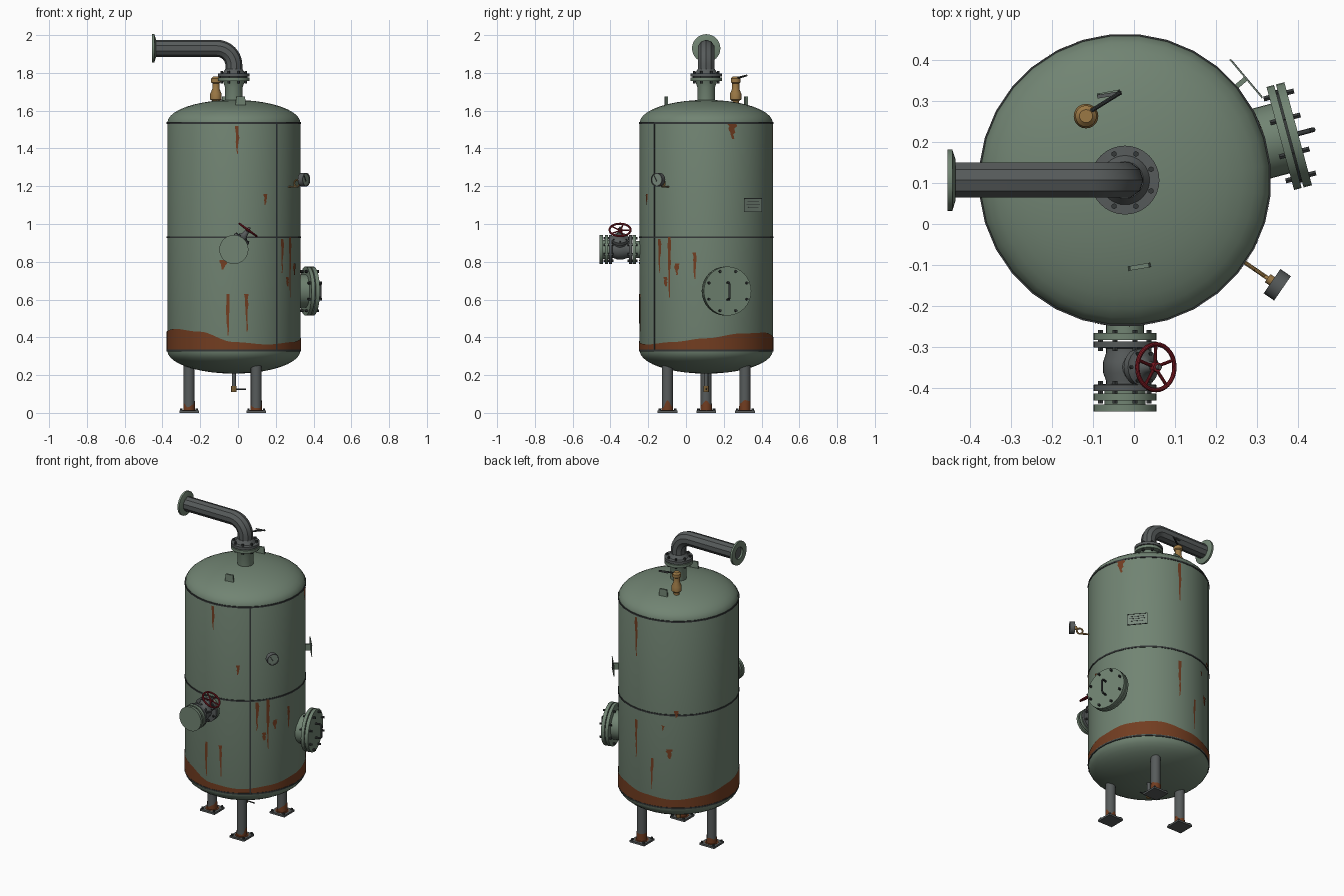
import bpy, bmesh, math, random
from mathutils import Vector, Matrix

random.seed(4)
cube = bpy.data.objects.get("Cube")
if cube:
    bpy.data.objects.remove(cube, do_unlink=True)


def material(name, color):
    m = bpy.data.materials.new(name)
    m.use_nodes = True
    m.diffuse_color = (*color, 1)
    m.node_tree.nodes["Principled BSDF"].inputs["Base Color"].default_value = (*color, 1)
    return m


GREEN = material("tank green", (0.165, 0.23, 0.17))
GREY = material("pipe grey", (0.095, 0.105, 0.105))
DARK = material("dark steel", (0.035, 0.04, 0.04))
RUST = material("rust", (0.17, 0.047, 0.015))
BRASS = material("brass", (0.33, 0.19, 0.06))
RED = material("wheel red", (0.24, 0.012, 0.02))
PALE = material("plate green", (0.19, 0.25, 0.2))

CX, CY, R = -0.022, 0.107, 0.354      # tank axis and radius
LOW, MID, HIGH = 0.33, 0.93, 1.535    # weld seam heights


def at(deg, dist, z):
    a = math.radians(deg)
    return Vector((CX + dist * math.cos(a), CY + dist * math.sin(a), z))


def radial(deg):
    return Vector((math.cos(math.radians(deg)), math.sin(math.radians(deg)), 0))


def frame(loc, axis):
    return Matrix.Translation(loc) @ Vector(axis).to_track_quat('Z', 'Y').to_matrix().to_4x4()


def finish(name, bm, m, matrix=None, recalc=True):
    if matrix:
        bm.transform(matrix)
    if recalc:
        bmesh.ops.recalc_face_normals(bm, faces=bm.faces)
    for f in bm.faces:
        f.smooth = True
    for e in bm.edges:
        e.smooth = len(e.link_faces) == 2 and e.calc_face_angle() < math.radians(35)
    me = bpy.data.meshes.new(name)
    bm.to_mesh(me)
    bm.free()
    me.materials.append(m)
    ob = bpy.data.objects.new(name, me)
    bpy.context.collection.objects.link(ob)
    return ob


def lathe(name, prof, m, loc=(0, 0, 0), axis=(0, 0, 1), segs=32, phase=0.0):
    bm, rings = bmesh.new(), []
    for r, h in prof:
        if r == 0:
            rings.append([bm.verts.new((0, 0, h))] * segs)
        else:
            angles = [math.tau * (i + phase) / segs for i in range(segs)]
            rings.append([bm.verts.new((r * math.cos(a), r * math.sin(a), h)) for a in angles])
    for lo, hi in zip(rings, rings[1:]):
        for i in range(segs):
            j = (i + 1) % segs
            bm.faces.new(list(dict.fromkeys((lo[i], lo[j], hi[j], hi[i]))))
    if prof[0] == prof[-1]:
        bmesh.ops.remove_doubles(bm, verts=bm.verts, dist=1e-6)
    else:
        for (r, h), ring in ((prof[0], rings[0]), (prof[-1], rings[-1])):
            if r > 0:
                bm.faces.new(ring)
    return finish(name, bm, m, frame(loc, axis))


def disc(name, r, h0, h1, m, loc, axis, segs=32):
    return lathe(name, [(r, h0), (r, h1)], m, loc, axis, segs)


def tube(name, pts, r, m, cyclic=False):
    cu = bpy.data.curves.new(name, 'CURVE')
    cu.dimensions, cu.bevel_depth, cu.bevel_resolution, cu.use_fill_caps = '3D', r, 3, True
    sp = cu.splines.new('POLY')
    sp.points.add(len(pts) - 1)
    for p, co in zip(sp.points, pts):
        p.co = (*co, 1)
    sp.use_cyclic_u = cyclic
    ob = bpy.data.objects.new(name, cu)
    bpy.context.collection.objects.link(ob)
    me = bpy.data.meshes.new_from_object(ob.evaluated_get(bpy.context.evaluated_depsgraph_get()))
    bm = bmesh.new()
    bm.from_mesh(me)
    for f in bm.faces:
        f.material_index = 0
    bpy.data.objects.remove(ob, do_unlink=True)
    bpy.data.meshes.remove(me)
    bpy.data.curves.remove(cu)
    return finish(name, bm, m)


def box(name, size, loc, m, deg=0, taper=1.0):
    bm = bmesh.new()
    bmesh.ops.create_cube(bm, size=1)
    for v in bm.verts:
        if v.co.z > 0:
            v.co.y *= taper
    bmesh.ops.scale(bm, vec=size, verts=bm.verts)
    return finish(name, bm, m, Matrix.Translation(loc) @ Matrix.Rotation(math.radians(deg), 4, 'Z'))


def bolts(name, ring, h0, h1, loc, axis, n=8, r=0.007):
    bm = bmesh.new()
    for i in range(n):
        a = math.tau * (i + 0.5) / n
        pos = Matrix.Translation((ring * math.cos(a), ring * math.sin(a), (h0 + h1) / 2))
        bmesh.ops.create_cone(bm, cap_ends=True, segments=6, radius1=r, radius2=r, depth=h1 - h0, matrix=pos)
    finish(name, bm, DARK, frame(loc, axis))


def band(name, cx, cy, r, z0, heights, m, cols):
    """Stained skirt with a wavy upper edge."""
    bm, n = bmesh.new(), len(heights)
    pairs = []
    for i in range(cols):
        a, t = math.tau * i / cols, n * i / cols
        k, u = int(t), t % 1
        u = u * u * (3 - 2 * u)
        h = heights[k] * (1 - u) + heights[(k + 1) % n] * u
        x, y = cx + r * math.cos(a), cy + r * math.sin(a)
        pairs.append((bm.verts.new((x, y, z0)), bm.verts.new((x, y, h))))
    for i in range(cols):
        (a, b), (c, d) = pairs[i], pairs[(i + 1) % cols]
        bm.faces.new((a, c, d, b))
    finish(name, bm, m, recalc=False)


# Tank body with elliptical ends
H = 0.122
ts = [math.pi / 2 * i / 10 for i in range(11)]
top = [(R * math.cos(t), HIGH + H * math.sin(t)) for t in ts[:-1]] + [(0, HIGH + H)]
bottom = [(0, LOW - H)] + [(R * math.cos(t), LOW - H * math.sin(t)) for t in reversed(ts[:-1])]
lathe("tank_shell", bottom + top, GREEN, (CX, CY, 0), phase=0.5)
for z in (LOW, MID, HIGH):
    ring = [(R - 0.01, -0.005), (R + 0.003, -0.005), (R + 0.003, 0.005), (R - 0.01, 0.005), (R - 0.01, -0.005)]
    lathe("weld_seam", ring, DARK, (CX, CY, z), phase=0.5)
box("vertical_seam", (0.006, 0.008, HIGH - LOW), at(-50.5, R, (LOW + HIGH) / 2), DARK, -50.5)

# Rust skirt, counter-clockwise from +x
band("rust_skirt", CX, CY, R + 0.002, LOW + 0.006,
     [0.395, 0.42, 0.425, 0.40, 0.385, 0.40, 0.43, 0.445, 0.43, 0.375, 0.362, 0.375], RUST, 96)

# Rust streaks: angle, upper z, lower z, width
bm = bmesh.new()
for deg, z1, z0, w in [(-87, 1.52, 1.37, .024), (-62, 1.16, 1.1, .022), (-99, .81, .76, .045), (-95, .63, .41, .024),
                       (-79, .63, .43, .022), (-44, .92, .74, .024), (-33, .93, .61, .024), (-26, .79, .73, .035),
                       (-37, .72, .67, .035), (-10, .85, .71, .022), (23, 1.53, 1.45, .045), (81, 1.52, 1.27, .022),
                       (123, .96, .92, .035), (81, .86, .62, .022), (110, .86, .83, .02), (116, .71, .65, .045),
                       (99, .64, .44, .02)]:
    rows, last = 8, None
    for i in range(rows):
        t = i / (rows - 1)
        half = w / 2 * (1 - 0.75 * t) * random.uniform(0.65, 1.15)
        mid = random.uniform(-0.12, 0.12) * w
        z = z1 + (z0 - z1) * t
        row = [bm.verts.new(at(deg + math.degrees((mid + s * half) / R), R + 0.0025, z)) for s in (-1, 1)]
        if last:
            bm.faces.new((row[0], row[1], last[1], last[0]))
        last = row
finish("rust_streaks", bm, RUST, recalc=False)

# Legs with foot plates
for deg in (180, -60, 60):
    p = at(deg, 0.237, 0)
    disc("leg", 0.029, 0.005, 0.29, GREY, p, (0, 0, 1), 20)
    box("foot_plate", (0.104, 0.104, 0.012), p + Vector((0, 0, 0.006)), GREY)
    bolts("foot_bolts", 0.058, 0.01, 0.022, p, (0, 0, 1), 4)
    disc("foot_rust", 0.04, 0.012, 0.014, RUST, p, (0, 0, 1), 11)
    band("leg_rust", p.x, p.y, 0.0305, 0.012, [random.uniform(0.025, 0.07) for i in range(7)], RUST, 28)

# Top nozzle, flanges and outlet pipe
UP, base = (0, 0, 1), (CX, CY, 0)
lathe("top_nozzle", [(.047, 1.62), (.047, 1.725), (.058, 1.756), (.084, 1.757), (.084, 1.775)], GREEN, base)
disc("top_gasket", 0.072, 1.774, 1.781, DARK, base, UP)
lathe("outlet_flange", [(.084, 1.78), (.084, 1.797), (.06, 1.798), (.045, 1.82)], GREY, base)
bolts("outlet_bolts", 0.069, 1.745, 1.81, base, UP)
bend = [(CX - 0.09 + 0.09 * math.cos(t), CY, 1.84 + 0.09 * math.sin(t)) for t in ts]
tube("outlet_pipe", [(CX, CY, 1.79)] + bend + [(-0.443, CY, 1.93)], 0.045, GREY)
lathe("outlet_end_flange", [(.038, 0), (.05, 0), (.075, .008), (.075, .02), (.038, .02), (.038, 0)], GREEN,
      (-0.435, CY, 1.93), (-1, 0, 0))

# Lifting lugs
for deg in (-80.5, 100.5):
    box("lifting_lug", (0.011, 0.062, 0.08), at(deg, 0.214, 1.634), GREEN, deg, 0.75)

# Safety valve with lever
sv = Vector((-0.117, 0.263, 0))
lathe("safety_valve", [(.018, 1.62), (.018, 1.65), (.03, 1.66), (.03, 1.69), (.019, 1.715), (.019, 1.745),
                       (.026, 1.75), (.026, 1.77), (.016, 1.78)], BRASS, sv, segs=20)
tube("safety_lever", [sv + Vector((0, 0.005, 1.772)), sv + Vector((0.085, 0.058, 1.786))], 0.005, DARK)
box("lever_tip", (0.06, 0.009, 0.005), sv + Vector((0.057, 0.052, 1.783)), GREY, 9)

# Manway on the side
MA, mz = 15, 0.645
d, mc = radial(MA), at(MA, 0, mz)
disc("manway_neck", 0.088, 0.3, 0.4, GREEN, mc, d)
disc("manway_flange", 0.13, 0.392, 0.411, GREEN, mc, d)
disc("manway_gasket", 0.117, 0.41, 0.417, DARK, mc, d)
disc("manway_cover", 0.13, 0.416, 0.437, GREEN, mc, d)
bolts("manway_bolts", 0.112, 0.378, 0.454, mc, d)
tube("manway_handle", [at(MA, q, mz + h) for q, h in
     ((.43, -.045), (.465, -.045), (.475, -.035), (.475, .035), (.465, .045), (.43, .045))], 0.006, DARK)

# Front nozzle and valve
vx, vz, F = CX, 0.865, (0, -1, 0)
vo = (vx, 0, vz)
disc("inlet_neck", 0.046, 0.22, 0.27, GREEN, vo, F)
disc("inlet_flange", 0.077, 0.266, 0.283, GREEN, vo, F)
lathe("valve_body", [(.077, .286), (.077, .301), (.046, .303), (.046, .315), (.053, .335), (.053, .363), (.046, .383),
                     (.046, .39), (.077, .392), (.077, .407)], GREY, vo, F)
disc("spool_flange", 0.077, 0.413, 0.43, GREEN, vo, F)
disc("spool_pipe", 0.05, 0.4, 0.445, GREEN, vo, F)
disc("blind_flange", 0.077, 0.44, 0.457, GREEN, vo, F)
bolts("inlet_bolts", 0.064, 0.258, 0.31, vo, F)
bolts("outer_bolts", 0.064, 0.383, 0.438, vo, F)
tilt = math.radians(36)
stem, vc = Vector((math.sin(tilt), 0, math.cos(tilt))), Vector((vx, -0.349, vz))
lathe("valve_bonnet", [(.036, 0), (.036, .056), (.046, .058), (.046, .076), (.03, .08), (.016, .095), (.012, .118),
                       (.006, .12), (.006, .145)], GREY, vc, stem, 20)
bolts("bonnet_bolts", 0.038, 0.054, 0.082, vc, stem, 6, 0.005)
wheel = frame(vc + stem * 0.128, stem)
tube("handwheel_rim", [wheel @ Vector((.056 * math.cos(a), .056 * math.sin(a), 0))
                       for a in (math.tau * i / 28 for i in range(28))], 0.0055, RED, True)
for i in range(5):
    a = math.tau * i / 5
    tube("handwheel_spoke", [wheel @ Vector((0, 0, -.004)),
                             wheel @ Vector((.056 * math.cos(a), .056 * math.sin(a), 0))], 0.004, RED)
disc("handwheel_hub", 0.012, 0.12, 0.135, RED, vc, stem, 12)

# Pressure gauge with coiled siphon
GA, gz = -34.5, 1.235
coil = [(0.405 + 0.017 * math.cos(t), 1.215 + 0.018 * math.sin(t))
        for t in (math.pi * (i / 8 - 0.5) for i in range(25))]
tube("gauge_siphon", [at(GA, q, z) for q, z in [(.34, 1.197)] + coil + [(.44, gz)]], 0.005, BRASS)
g0, gd = at(GA, 0, gz), radial(GA)
disc("gauge_socket", 0.012, 0.422, 0.438, BRASS, g0, gd, 12)
lathe("gauge_case", [(.036, .435), (.036, .466), (.031, .466), (.031, .46), (0, .46)], GREY, g0, gd, 24)
disc("gauge_face", 0.031, 0.459, 0.462, PALE, g0, gd, 24)
tube("gauge_needle", [at(GA, .464, gz - .008), at(GA - 2, .464, gz + .02)], 0.002, DARK)

# Data plate on a bracket
NA, nz = 40, 1.1
box("plate_bracket", (0.05, 0.012, 0.04), at(NA, 0.36, nz), GREEN, NA)
box("data_plate", (0.003, 0.123, 0.074), at(NA, 0.385, nz), PALE, NA)
for h, w in ((.034, .118), (.018, .08), (.004, .095), (-.012, .07), (-.034, .118)):
    box("plate_rule", (0.002, w, 0.002), at(NA, 0.387, nz + h), DARK, NA)

# Drain with small valve
disc("drain_pipe", 0.011, 0.12, 0.23, GREY, base, UP, 16)
disc("drain_valve", 0.015, 0.11, 0.142, BRASS, base, UP, 8)
tube("drain_lever", [(CX, CY, 0.126), (CX + 0.065, CY, 0.124)], 0.004, DARK)
